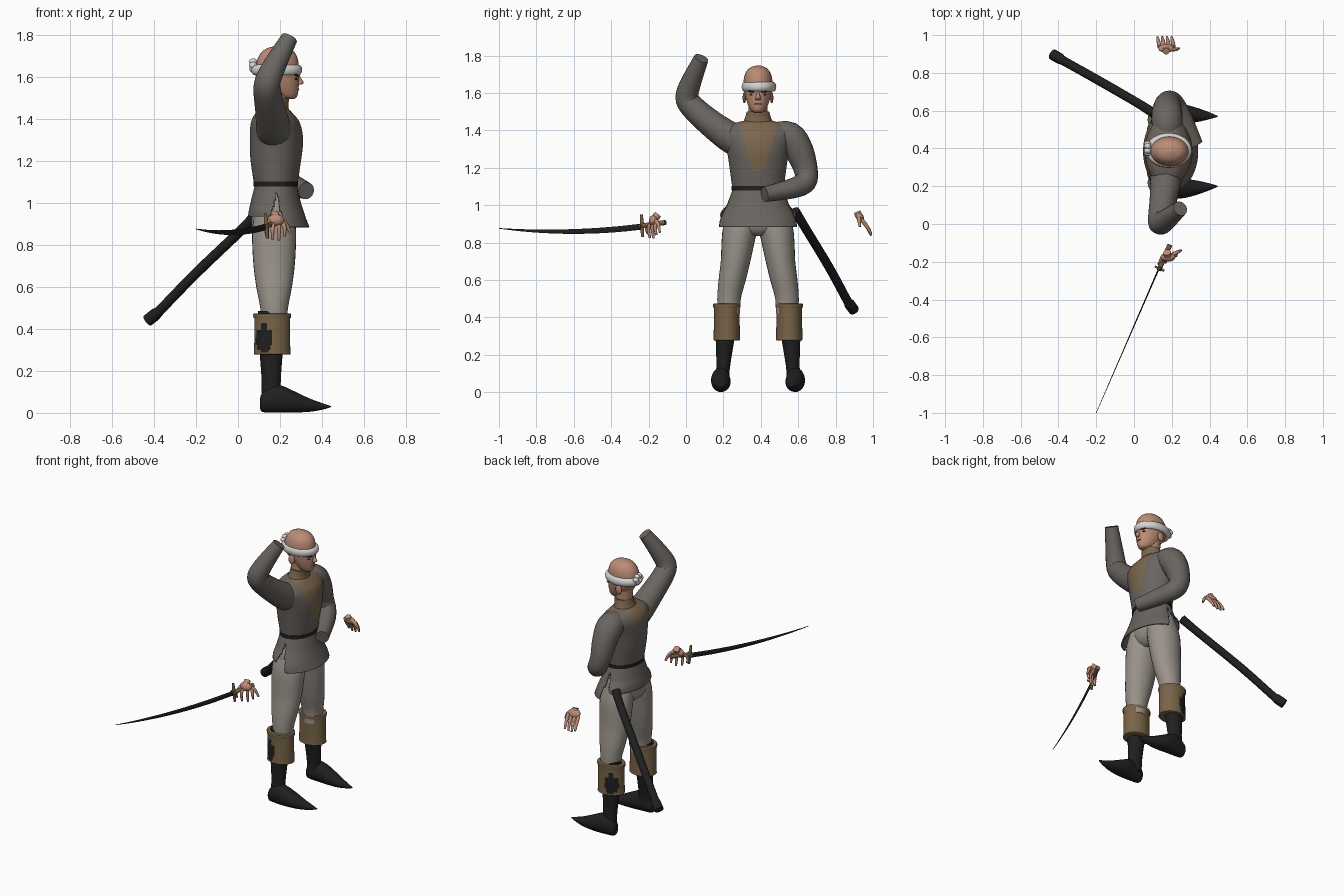
import bpy, bmesh, math
from mathutils import Vector

if "Cube" in bpy.data.objects:
    bpy.data.objects.remove(bpy.data.objects["Cube"])

CY = 0.385  # body centre line


def material(name, r, g, b):
    m = bpy.data.materials.new(name)
    m.diffuse_color = (r, g, b, 1)
    m.use_nodes = True
    m.node_tree.nodes["Principled BSDF"].inputs["Base Color"].default_value = m.diffuse_color
    return m


TUNIC = material("grey_tunic", .145, .13, .115)
PANTS = material("pale_trousers", .32, .29, .255)
SKIN = material("skin", .50, .26, .18)
CUFF = material("brown_leather", .19, .125, .065)
SHIRT = material("brown_shirt", .20, .135, .075)
BLACK = material("black", .014, .014, .015)
WHITE = material("white_cloth", .66, .66, .64)
LIP = material("lip", .25, .09, .07)


def smooth_rings(rings, sub):
    # Catmull-Rom interpolation between the key sections
    out = []
    for i in range(len(rings) - 1):
        p = [rings[min(max(i + k, 0), len(rings) - 1)] for k in (-1, 0, 1, 2)]
        for s in range(sub):
            t = s / sub
            out.append([.5 * (2 * b + (c - a) * t + (2 * a - 5 * b + 4 * c - d) * t * t
                              + (3 * b - a - 3 * c + d) * t ** 3) for a, b, c, d in zip(*p)])
    return out + [list(rings[-1])]


def skin_sections(name, sections, mats, caps=True, rule=None, angle=50):
    # sections: lists of points, equal in number, joined in order
    bm = bmesh.new()
    loops = [[bm.verts.new(p) for p in s] for s in sections]
    n = len(loops[0])
    for a, b in zip(loops, loops[1:]):
        for i in range(n):
            bm.faces.new((a[i], a[(i + 1) % n], b[(i + 1) % n], b[i]))
    if caps:
        bm.faces.new(loops[0])
        bm.faces.new(loops[-1])
    bmesh.ops.recalc_face_normals(bm, faces=bm.faces)
    if rule:
        for f in bm.faces:
            f.material_index = rule(f.calc_center_median())
    me = bpy.data.meshes.new(name)
    bm.to_mesh(me)
    bm.free()
    ob = bpy.data.objects.new(name, me)
    bpy.context.collection.objects.link(ob)
    for m in mats:
        me.materials.append(m)
    return shade(ob, angle)


def shade(ob, angle=50):
    bpy.ops.object.select_all(action='DESELECT')
    bpy.context.view_layer.objects.active = ob
    ob.select_set(True)
    bpy.ops.object.shade_smooth_by_angle(angle=math.radians(angle))
    return ob


def loft(name, rings, mats, axis='Z', n=28, sub=3, **kw):
    # ring: centre x, y, z and the two half widths across the axis
    u, v = {'Z': ((1, 0, 0), (0, 1, 0)), 'X': ((0, 1, 0), (0, 0, 1)), 'Y': ((1, 0, 0), (0, 0, 1))}[axis]
    u, v = Vector(u), Vector(v)
    secs = []
    for x, y, z, a, b in smooth_rings(rings, sub):
        secs.append([Vector((x, y, z)) + u * a * math.cos(k * math.tau / n)
                     + v * b * math.sin(k * math.tau / n) for k in range(n)])
    return skin_sections(name, secs, mats, **kw)


def tube(name, pts, mat, n=20, sub=4):
    # pts: x, y, z, radius along a path
    pts = smooth_rings(pts, sub)
    c = [Vector(p[:3]) for p in pts]
    secs, u = [], None
    for i, p in enumerate(pts):
        t = (c[min(i + 1, len(c) - 1)] - c[max(i - 1, 0)]).normalized()
        u = t.orthogonal().normalized() if u is None else (u - t * u.dot(t)).normalized()
        w = t.cross(u)
        secs.append([c[i] + p[3] * (u * math.cos(k * math.tau / n) + w * math.sin(k * math.tau / n))
                     for k in range(n)])
    return skin_sections(name, secs, [mat])


def ball(name, loc, size, mat, rot=(0, 0, 0)):
    bpy.ops.mesh.primitive_uv_sphere_add(segments=16, ring_count=10, location=loc, rotation=rot)
    ob = bpy.context.object
    ob.name, ob.scale = name, size
    ob.data.materials.append(mat)
    return shade(ob, 60)


# Torso with a painted chest panel and shoulder yoke
def chest(c):
    d = abs(c.y - CY)
    front = c.x > .19 and c.z > 1.18 and d < .03 + (c.z - 1.18) * .3
    back = c.x <= .19 and c.z > 1.37 and d < .085
    return int(front or back)


loft("torso", [(.18, CY, 1.07, .10, .135), (.18, CY, 1.2, .12, .152), (.183, CY, 1.3, .127, .168),
               (.178, CY, 1.38, .117, .19), (.172, CY, 1.425, .09, .165), (.175, CY, 1.45, .062, .085)],
     [TUNIC, SHIRT], n=112, sub=9, rule=chest)
loft("belt", [(.18, CY, 1.078, .106, .141), (.18, CY, 1.102, .106, .142)], [BLACK], n=48, sub=1)
loft("collar", [(.178, CY, 1.435, .066, .085), (.182, CY, 1.465, .058, .07), (.188, CY, 1.5, .056, .06)],
     [SHIRT])

# Flared tunic skirt, slit at both sides, lower in front
skirt = loft("tunic_skirt", [(.18, CY, 1.085, .10, .135), (.18, CY, 1.0, .12, .168),
                             (.187, CY, .93, .136, .204), (.194, CY, .885, .146, .213)],
             [TUNIC], n=96, sub=6, caps=False)
bm = bmesh.new()
bm.from_mesh(skirt.data)
slit = [f for f in bm.faces if f.calc_center_median().z < 1.05
        and abs(f.calc_center_median().x - .185) < (1.05 - f.calc_center_median().z) * .22]
bmesh.ops.delete(bm, geom=slit, context='FACES')
for v in bm.verts:
    if v.co.x < .185:
        v.co.z += .05 * max(0, (1.0 - v.co.z) / .115)
bm.to_mesh(skirt.data)
bm.free()
thick = skirt.modifiers.new("cloth", 'SOLIDIFY')
thick.thickness = .006

# Hips, legs, cuffs and boots
loft("hips", [(.165, CY, .835, .06, .05), (.165, CY, .87, .098, .14), (.17, CY, .95, .106, .17),
              (.18, CY, 1.07, .09, .125)], [PANTS])


def patch(c):
    # dark worn area on the outer side of the cuff
    side = abs(c.y - CY) > .155
    return int(side and ((c.x - .125) / .04) ** 2 + ((c.z - .352) / .065) ** 2 < 1)


for s, side in ((-1, "right"), (1, "left")):
    loft(side + "_leg", [(.172, CY + s * d, z, a, b) for d, z, a, b in (
        (.155, .42, .06, .06), (.155, .5, .066, .063), (.138, .6, .085, .073), (.12, .7, .098, .079),
        (.107, .8, .104, .088), (.095, .88, .104, .092), (.08, .97, .09, .08))], [PANTS])
    y = CY + s * .167
    loft(side + "_cuff", [(.163, y, z, a, b) for z, a, b in (
        (.278, .07, .055), (.279, .087, .071), (.30, .086, .07), (.45, .085, .069), (.452, .089, .073),
        (.472, .089, .073), (.473, .07, .055))], [CUFF, BLACK], n=64, sub=5, rule=patch, angle=40)
    loft(side + "_boot_lining", [(.155, y, .46, .06, .05), (.15, y, .485, .055, .045)], [BLACK])
    loft(side + "_boot_shaft", [(.158, CY + s * d, z, a, b) for d, z, a, b in (
        (.19, .05, .045, .04), (.188, .11, .045, .036), (.183, .18, .047, .04), (.175, .3, .056, .052))],
         [BLACK])
    loft(side + "_boot_foot", [(x, CY + s * d, z, a, b) for x, d, z, a, b in (
        (.104, .2, .045, .012, .02), (.115, .2, .05, .035, .045), (.16, .2, .065, .044, .064),
        (.21, .2, .065, .051, .064), (.27, .197, .052, .05, .05), (.34, .192, .037, .036, .032),
        (.4, .188, .031, .018, .016), (.442, .185, .03, .003, .003))], [BLACK], axis='X')

# Arms
tube("right_arm", [(.175, .33, 1.33, .085), (.17, .25, 1.355, .084), (.155, .13, 1.44, .073),
                   (.14, .035, 1.525, .066), (.142, .005, 1.58, .062), (.18, .03, 1.665, .054),
                   (.245, .082, 1.785, .04)], TUNIC)
tube("left_arm", [(.175, .47, 1.365, .075), (.175, .55, 1.365, .083), (.175, .605, 1.29, .077),
                  (.18, .64, 1.19, .064), (.205, .637, 1.125, .06), (.25, .57, 1.09, .054),
                  (.325, .42, 1.058, .041)], TUNIC)

# Head and face
loft("neck", [(.175, CY, 1.42, .05, .05), (.185, CY, 1.5, .052, .05), (.185, CY, 1.58, .06, .055)], [SKIN])
loft("head", [(.25, CY, 1.495, .018, .02), (.23, CY, 1.51, .053, .04), (.212, CY, 1.55, .077, .059),
              (.195, CY, 1.6, .097, .072), (.188, CY, 1.65, .102, .078), (.19, CY, 1.7, .09, .07),
              (.19, CY, 1.733, .06, .046), (.19, CY, 1.747, .012, .01)], [SKIN])
loft("nose", [(.287, CY, 1.563, .012, .013), (.295, CY, 1.572, .018, .014), (.288, CY, 1.595, .012, .008),
              (.283, CY, 1.615, .008, .007)], [SKIN], n=12)
ball("mouth", (.286, CY, 1.541, ), (.006, .02, .004), LIP)
for s, side in ((-1, "right"), (1, "left")):
    ball(side + "_ear", (.175, CY + s * .073, 1.575), (.022, .009, .03), SKIN)
    ball(side + "_eye", (.277, CY + s * .032, 1.59), (.005, .014, .005), BLACK, (0, 0, s * .4))
    ball(side + "_brow", (.279, CY + s * .034, 1.608), (.006, .022, .005), BLACK, (s * .15, 0, s * .4))

# Headband with its knot
bpy.ops.mesh.primitive_torus_add(major_radius=.1, minor_radius=.022, major_segments=48,
                                 minor_segments=12, location=(.184, CY + .005, 1.633))
band = bpy.context.object
band.name, band.scale = "headband", (1, .76, 1.2)
band.data.materials.append(WHITE)
shade(band, 60)
for i in range(6):
    a = i * math.tau / 6
    ball("headband_knot", (.072, CY + .015 + .024 * math.cos(a), 1.655 + .02 * math.sin(a)),
         (.019, .016, .016), WHITE)

# Scabbard
tube("scabbard", [(.11, .582, .97, .026), (.02, .64, .875, .024), (-.2, .767, .665, .024),
                  (-.37, .862, .49, .024), (-.39, .874, .472, .029), (-.43, .897, .44, .029)], BLACK)

# Sword
blade = []
for i in range(9):
    t = i / 8
    blade.append((.13 - .33 * t, -.24 - .76 * t, .885 - .009 * t - .085 * t * (1 - t),
                  .0045 * (1 - .7 * t), .016 * (1 - .9 * t ** 2)))
loft("sword_blade", blade, [BLACK], axis='Y', n=8, angle=30)
tube("sword_handle", [(.132, -.245, .887, .013), (.16, -.18, .9, .012), (.19, -.11, .907, .014)], CUFF, n=12)
tube("sword_guard", [(.14, -.232, .83, .007), (.135, -.235, .89, .011), (.13, -.238, .95, .007)], CUFF, n=10)
tube("sword_crossbar", [(.11, -.225, .89, .006), (.16, -.248, .89, .006)], CUFF, n=10)

# Detached hands
ball("right_palm", (.18, -.175, .918), (.04, .024, .028), SKIN)
for i, (x, y, z) in enumerate([(.135, -.215, .845), (.165, -.205, .825), (.195, -.185, .822), (.222, -.17, .84)]):
    tube("right_finger", [(.15 + .02 * i, -.18 + .008 * i, .915, .011), (x, y + .005, .88, .010),
                          (x, y + .012, z, .006)], SKIN, n=10)
tube("right_thumb", [(.2, -.165, .92, .011), (.228, -.15, .90, .010), (.25, -.14, .855, .006)], SKIN, n=10)
tube("right_wrist", [(.18, -.175, .92, .022), (.175, -.15, .95, .02)], SKIN, n=12)

ball("left_palm", (.17, .93, .935), (.042, .02, .03), SKIN, (.5, 0, 0))
for i in range(4):
    x, drop = .132 + .025 * i, (.0, .012, .012, .004)[i]
    tube("left_finger", [(x + .003, .937, .925, .011), (x - .003, .968, .885, .010),
                         (x - .008, .99, .85 - drop, .006)], SKIN, n=10)
tube("left_thumb", [(.195, .925, .94, .012), (.222, .925, .92, .010), (.238, .93, .885, .006)], SKIN, n=10)
tube("left_wrist", [(.17, .925, .94, .021), (.17, .915, .965, .019)], SKIN, n=12)
